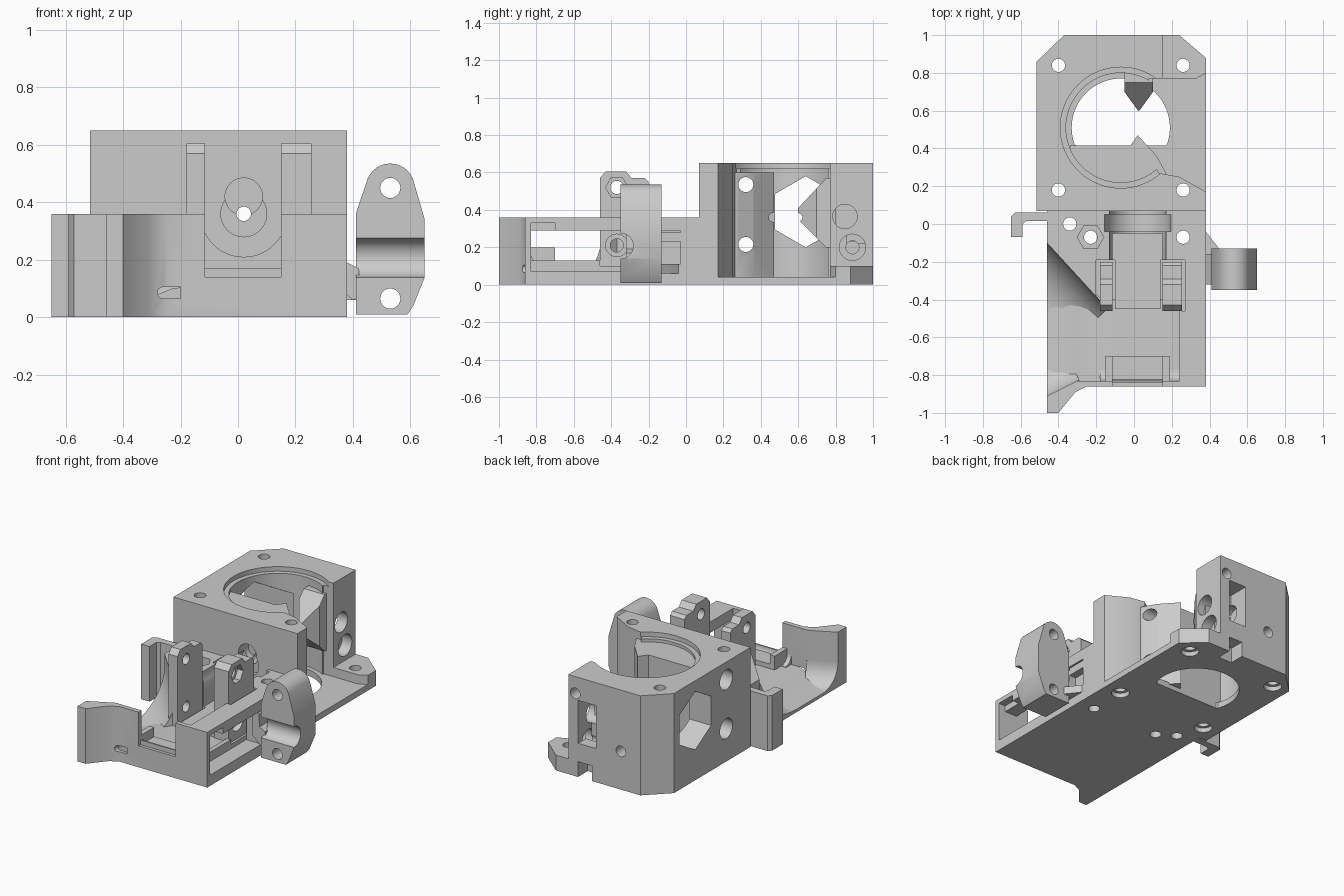
import bpy, bmesh, math
from mathutils import Matrix, Vector

if "Cube" in bpy.data.objects:
    bpy.data.objects.remove(bpy.data.objects["Cube"], do_unlink=True)

grey = bpy.data.materials.new("plain grey plastic")
grey.use_nodes = True
grey.diffuse_color = (0.6, 0.6, 0.6, 1)
grey.node_tree.nodes["Principled BSDF"].inputs["Base Color"].default_value = grey.diffuse_color


def prism(name, outline, axis, start, end):
    """Extrude a flat outline along an axis."""
    def place(point, depth):
        u, v = point
        return Vector({"x": (depth, u, v), "y": (u, depth, v), "z": (u, v, depth)}[axis])
    bm = bmesh.new()
    low = [bm.verts.new(place(p, start)) for p in outline]
    high = [bm.verts.new(place(p, end)) for p in outline]
    bm.faces.new(low)
    bm.faces.new(high)
    for i in range(len(low)):
        j = (i + 1) % len(low)
        bm.faces.new((low[i], low[j], high[j], high[i]))
    bmesh.ops.recalc_face_normals(bm, faces=bm.faces)
    mesh = bpy.data.meshes.new(name)
    bm.to_mesh(mesh)
    bm.free()
    mesh.materials.append(grey)
    obj = bpy.data.objects.new(name, mesh)
    bpy.context.scene.collection.objects.link(obj)
    return obj


def box(name, xs, ys, zs):
    outline = [(xs[0], ys[0]), (xs[1], ys[0]), (xs[1], ys[1]), (xs[0], ys[1])]
    return prism(name, outline, "z", *zs)


def ring(u, v, radius, sides=48, turn=0):
    angles = [turn + math.tau * i / sides for i in range(sides)]
    return [(u + radius * math.cos(a), v + radius * math.sin(a)) for a in angles]


def hole(u, v, radius, axis, start, end, sides=48, turn=0):
    return prism("cutter", ring(u, v, radius, sides, turn), axis, start, end)


def carve(obj, cutters):
    """Subtract every cutter, then bake the result and drop the cutters."""
    for cutter in cutters:
        cutter.hide_render = True
        mod = obj.modifiers.new("cut", "BOOLEAN")
        mod.operation, mod.solver, mod.object = "DIFFERENCE", "EXACT", cutter
    bpy.context.view_layer.update()
    graph = bpy.context.evaluated_depsgraph_get()
    baked = bpy.data.meshes.new_from_object(obj.evaluated_get(graph))
    obj.modifiers.clear()
    obj.data = baked
    for cutter in cutters:
        bpy.data.objects.remove(cutter, do_unlink=True)


def cove(name, start, end, radius, floor):
    """Concave fillet at the foot of a wall, hollow to the left of start-end."""
    start, end = Vector(start), Vector(end)
    arc = [math.pi / 2 * i / 12 for i in range(13)]
    profile = [(-0.01, 0), (-0.01, floor + radius)]
    profile += [(radius * (1 - math.cos(a)), floor + radius * (1 - math.sin(a))) for a in arc]
    obj = prism(name, profile + [(radius, 0)], "x", 0, (end - start).length)
    turn = math.atan2(end.y - start.y, end.x - start.x)
    obj.data.transform(Matrix.Translation(start.to_3d()) @ Matrix.Rotation(turn, 4, "Z"))
    carve(obj, [box("cutter", (-1, -0.46), (-1.2, 0.3), (-0.1, 0.6))])


def filament_path():
    return hole(0.02, 0.36, 0.025, "y", -0.1, 1.1)


def side_screws():
    return [hole(0.32, z, 0.04, "x", -0.6, 0.3) for z in (0.215, 0.535)]


# Rear housing block with open side, round chamber and low foot
block = prism("rear_block", [(-0.515, 0.07), (-0.515, 0.86), (-0.37, 1), (0.24, 1),
                             (0.38, 0.88), (0.38, 0.07)], "z", 0, 0.65)
cx, cy = -0.07, 0.51
floor_hole = [(x, max(y, 0.415)) for x, y in ring(cx, cy, 0.26, 72) if y > 0.4]
cuts = [
    hole(cx, cy, 0.29, "z", 0.04, 0.7, 72),
    hole(cx, cy, 0.32, "z", 0.62, 0.7, 72),
    prism("cutter", floor_hole, "z", -0.1, 0.2),
    prism("cutter", [(0.4, 0.16), (0.24, 0.25), (0.13, 0.27), (0.08, 0.4),
                     (0.08, 0.77), (0.33, 0.77), (0.4, 0.81)], "z", 0.04, 0.7),
    box("cutter", (0.15, 0.5), (0.765, 1.1), (0.1, 0.7)),
    hole(0.64, 0.39, 0.19, "x", -0.6, -0.15, 6, math.pi / 6),
    hole(0.85, 0.365, 0.065, "x", -0.1, 0.3),
    hole(0.89, 0.2, 0.07, "x", 0.08, 0.3),
    hole(0.89, 0.2, 0.035, "x", -0.2, 0.3),
    hole(0.02, 0.36, 0.08, "y", 0, 0.13),
    hole(0.02, 0.42, 0.065, "y", 0, 0.17),
    box("cutter", (-0.05, 0.08), (0.86, 1.1), (0.22, 0.5)),
    box("cutter", (-0.02, 0.08), (0.9, 1.1), (-0.1, 0.1)),
    hole(0.1, 0.54, 0.035, "y", 0.86, 1.1),
    hole(-0.23, 0.25, 0.035, "y", 0.86, 1.1),
    filament_path(),
] + side_screws()
cuts += [hole(0.32, z, 0.065, "x", -0.6, -0.43) for z in (0.215, 0.535)]
for x in (-0.4, 0.26):
    for y in (0.18, 0.84):
        cuts += [hole(x, y, 0.035, "z", -0.1, 0.7), hole(x, y, 0.055, "z", -0.1, 0.03)]
carve(block, cuts)

# Solid front half of the chamber, ending in a pointed guide
front_guide = prism("front_guide", [(-0.34, 0.3), (-0.34, 0.415), (-0.02, 0.415), (0.02, 0.47),
                                    (0.12, 0.36), (0.17, 0.27), (0.17, 0.21), (-0.25, 0.21)],
                    "z", 0.03, 0.6)
carve(front_guide, [filament_path()] + side_screws())

# Diamond-nosed guide on the rear chamber wall
rear_guide = prism("rear_guide", [(0.8, 0.57), (0.75, 0.57), (0.6, 0.41), (0.6, 0.35),
                                  (0.75, 0.2), (0.8, 0.2)], "x", -0.05, 0.1)
carve(rear_guide, [filament_path()]
      + [prism("cutter", [(0.025, 0.595), (side, 0.7), (side, 0.5), (0.025, 0.5)], "z", 0, 0.6)
         for side in (-0.051, 0.101)])

# Front tray with air duct, centre channel and side window
tray = prism("front_tray", [(-0.46, 0.075), (-0.46, -1), (-0.4, -1), (-0.31, -0.89),
                            (-0.25, -0.86), (0.38, -0.86), (0.38, 0.075)], "z", 0, 0.36)
carve(tray, [
    prism("cutter", [(-0.8, 0.27), (-0.14, -0.45), (0.24, -0.45), (0.24, -0.83),
                     (-0.3, -0.83), (-0.46, -0.91), (-0.8, -1.05)], "z", 0.02, 0.5),
    box("cutter", (-0.115, 0.15), (-1.1, -0.05), (0.14, 0.5)),
    hole(0.02, 0.36, 0.15, "y", -0.2, 0.2),
    hole(0.02, 0.36, 0.175, "y", -0.04, 0.05),
    box("cutter", (-0.2, -0.1), (-0.46, -0.19), (0.1, 0.5)),
    box("cutter", (0.14, 0.27), (-0.46, -0.19), (0.1, 0.5)),
    box("cutter", (0.2, 0.5), (-0.83, -0.3), (0.13, 0.29)),
    box("cutter", (0.27, 0.5), (-0.83, -0.3), (0.07, 0.29)),
    box("cutter", (0.33, 0.5), (-0.83, -0.7), (0.2, 0.33)),
    box("cutter", (0.33, 0.5), (-0.31, -0.03), (0.11, 0.29)),
    hole(-0.34, 0, 0.035, "z", -0.1, 0.5),
    hole(-0.23, -0.07, 0.035, "z", -0.1, 0.5),
    hole(-0.23, -0.07, 0.07, "z", 0.28, 0.5, 6),
    hole(0.26, -0.07, 0.035, "z", -0.1, 0.5),
    box("cutter", (-0.26, -0.2), (-0.95, -0.8), (0.065, 0.105)),
    hole(-0.26, 0.085, 0.02, "y", -0.95, -0.8),
])

# Duct floor, sloping down to the open side, and its rounded corners
prism("duct_floor", [(-0.46, 0), (-0.46, 0.02), (-0.38, 0.035), (-0.3, 0.07), (-0.23, 0.1),
                     (-0.15, 0.11), (0.25, 0.11), (0.25, 0)], "y", -0.84, -0.4)
cove("duct_front_corner", (-0.18, -0.83), (0.24, -0.83), 0.06, 0.11)
cove("duct_tip_corner", (-0.55, -0.955), (-0.29, -0.825), 0.14, 0.02)
cove("duct_rear_corner", (-0.14, -0.45), (-0.6, 0.053), 0.26, 0.02)

# U-shaped shelf behind the front notch
prism("front_shelf", [(-0.15, 0.03), (-0.15, 0.2), (-0.115, 0.2), (-0.115, 0.14),
                      (0.15, 0.14), (0.15, 0.2), (0.19, 0.2), (0.19, 0.03)], "y", -0.84, -0.7)

# Pair of drilled posts beside the channel
post_side = [(-0.46, 0.09), (-0.46, 0.57), (-0.43, 0.605), (-0.32, 0.605),
             (-0.29, 0.57), (-0.22, 0.57), (-0.2, 0.55), (-0.2, 0.09)]
for name, start, end in (("right_post", -0.18, -0.115), ("left_post", 0.15, 0.255)):
    post = prism(name, post_side, "x", start, end)
    post_cuts = [hole(-0.37, z, 0.035, "x", -0.3, 0.4) for z in (0.21, 0.52)]
    if name == "left_post":
        post_cuts += [hole(-0.37, 0.52, 0.06, "x", 0.215, 0.4, 6),
                      hole(-0.37, 0.21, 0.06, "x", 0.215, 0.4)]
    carve(post, post_cuts)

# Side lug with a half-round groove and two screw holes
top_arc = [p for p in ring(0.53, 0.45, 0.085, 32) if p[1] > 0.47]
lug = prism("side_lug", top_arc + [(0.41, 0.36), (0.41, 0.01), (0.59, 0.01),
                                   (0.61, 0.04), (0.65, 0.14), (0.65, 0.34)], "y", -0.35, -0.13)
carve(lug, [hole(0.53, z, 0.035, "y", -0.5, 0) for z in (0.065, 0.45)]
      + [hole(-0.35, 0.207, 0.068, "x", 0.3, 0.8)])
prism("lug_bracket", [(0.33, 0.32), (0.375, 0.27), (0.38, 0.19), (0.42, 0.17),
                      (0.43, 0.07), (0.4, 0.06), (0.33, 0.12)], "y", -0.32, -0.16)
prism("lower_finger", [(0.36, -0.02), (0.38, -0.04), (0.45, -0.13), (0.45, -0.16),
                       (0.36, -0.16)], "z", 0.06, 0.11)
box("upper_finger", (0.32, 0.38), (-0.16, -0.02), (0.23, 0.28))

# Cable hook on the right side
prism("cable_hook", [(-0.45, 0.06), (-0.63, 0.06), (-0.65, 0.04), (-0.65, -0.07),
                     (-0.59, -0.07), (-0.59, 0), (-0.57, 0.015), (-0.45, 0.015)], "z", 0, 0.36)

# Smooth the round walls while keeping hard edges crisp
bpy.ops.object.select_all(action="DESELECT")
for obj in bpy.context.scene.objects:
    if obj.type == "MESH":
        obj.select_set(True)
        bpy.context.view_layer.objects.active = obj
bpy.ops.object.shade_smooth_by_angle(angle=math.radians(30))
